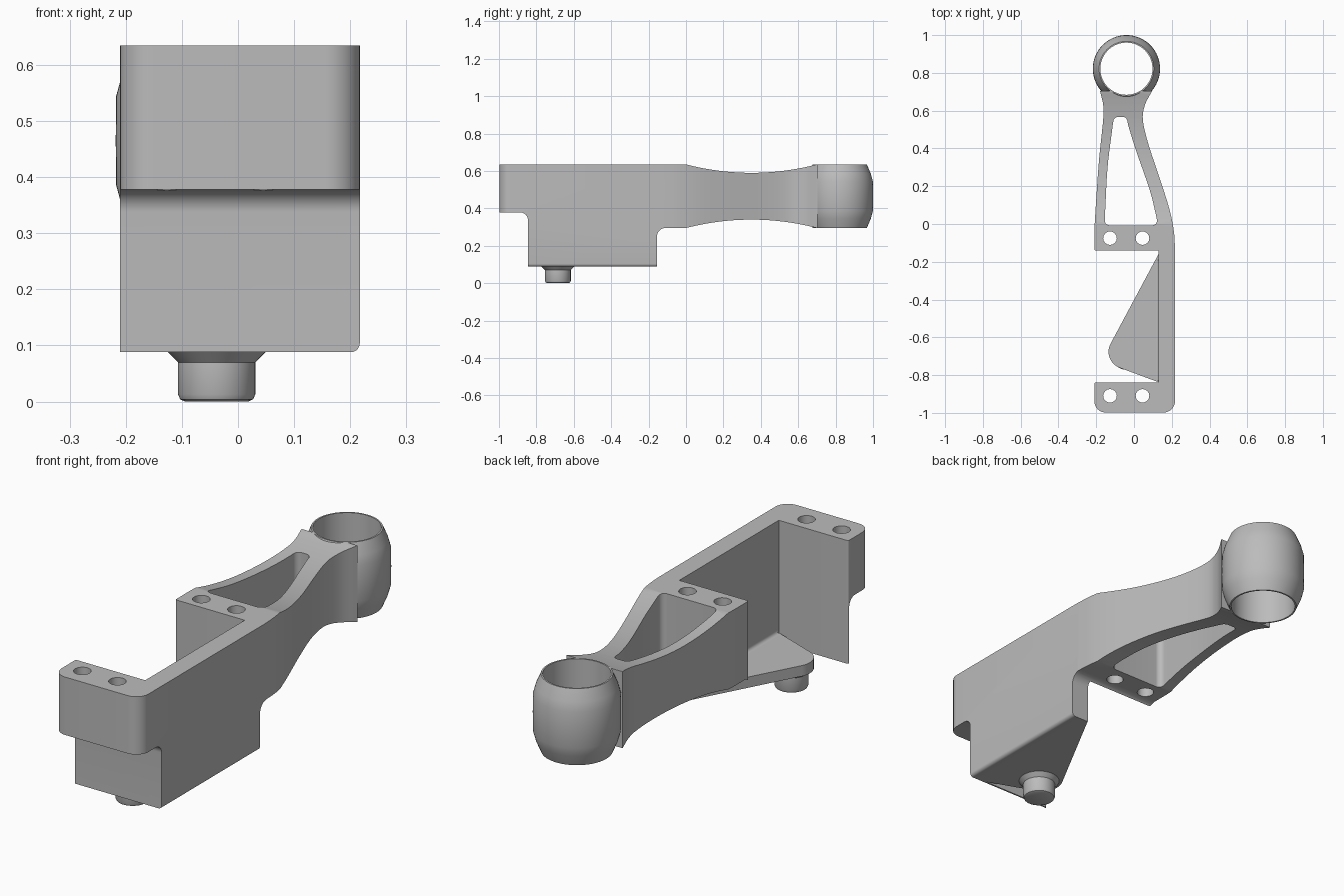
import bpy
import bmesh
from math import cos, sin, pi, sqrt
from mathutils import Vector

if "Cube" in bpy.data.objects:
    bpy.data.objects.remove(bpy.data.objects["Cube"])

grey = bpy.data.materials.new("plain grey")
grey.use_nodes = True
grey.diffuse_color = (0.5, 0.5, 0.5, 1)
grey.node_tree.nodes["Principled BSDF"].inputs["Base Color"].default_value = (0.5, 0.5, 0.5, 1)


def make_object(name, bm):
    bmesh.ops.recalc_face_normals(bm, faces=bm.faces)
    mesh = bpy.data.meshes.new(name)
    bm.to_mesh(mesh)
    bm.free()
    mesh.materials.append(grey)
    obj = bpy.data.objects.new(name, mesh)
    bpy.context.collection.objects.link(obj)
    return obj


def prism(name, outline, axis, low, high):
    """Extrude a 2D outline along x, y or z."""
    place = {"x": lambda a, b, t: (t, a, b),
             "y": lambda a, b, t: (a, t, b),
             "z": lambda a, b, t: (a, b, t)}[axis]
    bm = bmesh.new()
    ends = [[bm.verts.new(place(p[0], p[1], t)) for p in outline] for t in (low, high)]
    for ring in ends:
        bm.faces.new(ring)
    for i in range(len(outline)):
        j = (i + 1) % len(outline)
        bm.faces.new((ends[0][i], ends[0][j], ends[1][j], ends[1][i]))
    return make_object(name, bm)


def lathe(name, profile, cx, cy, steps=64):
    """Revolve a closed (radius, z) loop about a vertical axis."""
    bm = bmesh.new()
    rings = [[bm.verts.new((cx + r * cos(2 * pi * k / steps), cy + r * sin(2 * pi * k / steps), z))
              for k in range(steps)] for r, z in profile]
    for i in range(len(rings)):
        a, b = rings[i], rings[(i + 1) % len(rings)]
        for k in range(steps):
            n = (k + 1) % steps
            bm.faces.new((a[k], a[n], b[n], b[k]))
    bmesh.ops.remove_doubles(bm, verts=bm.verts, dist=1e-6)
    return make_object(name, bm)


def rounded(corners, steps=8):
    """Replace each (x, y, radius) corner with a tangent arc."""
    result = []
    for i, (x, y, r) in enumerate(corners):
        p = Vector((x, y))
        if r == 0:
            result.append(p)
            continue
        u = (Vector(corners[i - 1][:2]) - p).normalized()
        v = (Vector(corners[(i + 1) % len(corners)][:2]) - p).normalized()
        half = u.angle(v) / 2
        reach = r * cos(half) / sin(half)
        centre = p + (u + v).normalized() * r / sin(half)
        a, b = p + u * reach - centre, p + v * reach - centre
        for k in range(steps + 1):
            d = a.lerp(b, k / steps).normalized() * r
            result.append(centre + d)
    return result


def spline(points, steps=6):
    """Smooth curve through the points."""
    pts = [Vector(p) for p in points]
    pts = [2 * pts[0] - pts[1]] + pts + [2 * pts[-1] - pts[-2]]
    out = []
    for a, b, c, d in zip(pts, pts[1:], pts[2:], pts[3:]):
        for k in range(steps):
            t = k / steps
            out.append(0.5 * (2 * b + (c - a) * t + (2 * a - 5 * b + 4 * c - d) * t * t
                              + (3 * b - a - 3 * c + d) * t ** 3))
    return out + [pts[-2]]


def boolean(target, cutter, operation):
    mod = target.modifiers.new("cut", "BOOLEAN")
    mod.operation, mod.object, mod.solver = operation, cutter, "EXACT"
    bpy.context.view_layer.objects.active = target
    bpy.ops.object.modifier_apply(modifier=mod.name)
    bpy.data.objects.remove(cutter)


def hollow(points):
    return [(*p, 0) for p in points]


LEFT, RIGHT, INNER = -0.21, 0.217, 0.131
BOTTOM, TOP, ARM_LOW = 0.088, 0.635, 0.295
RING_X, RING_Y = -0.04, 0.822

# Bracket body: plan outline of both blocks, the side wall and the waisted arm
right_side = spline([(RIGHT, -0.12), (0.21, -0.03), (0.187, 0.08), (0.137, 0.24), (0.077, 0.42),
                     (0.047, 0.55), (0.058, 0.63), (0.095, 0.703)])
left_side = spline([(-0.18, 0.703), (-0.163, 0.63), (-0.163, 0.555), (-0.185, 0.34),
                    (-0.2, 0.13), (LEFT, -0.03)])
plan = [(LEFT, -0.998, 0.06), (RIGHT, -0.998, 0.06)] + hollow(right_side) + hollow(left_side) + [
    (LEFT, -0.14, 0.008), (INNER, -0.14, 0), (INNER, -0.838, 0), (LEFT, -0.838, 0.008)]
body = prism("bracket_body", rounded(plan), "z", 0, 0.8)

# Side profile with the stepped underside and the arm dished above and below
dip = [(0.7 * k / 20, 0.045 * (1 - (k / 10 - 1) ** 2)) for k in range(21)]
side = [(-1.1, TOP, 0)] + [(y, TOP - d, 0) for y, d in dip] + [(0.8, TOP, 0), (0.8, ARM_LOW, 0)]
side += [(y, ARM_LOW + d, 0) for y, d in reversed(dip)]
side += [(-0.155, ARM_LOW, 0.045), (-0.155, BOTTOM, 0), (-0.845, BOTTOM, 0),
         (-0.845, 0.378, 0.04), (-1.1, 0.378, 0)]
boolean(body, prism("side_cutter", rounded(side), "x", -0.5, 0.5), "INTERSECT")

# Lightening window through the arm
window = [(-0.155, -0.007, 0.025), (0.127, -0.007, 0.025)]
window += hollow(spline([(0.117, 0.045), (0.083, 0.18), (0.007, 0.4), (-0.03, 0.52)]))
window += [(-0.04, 0.567, 0.025), (-0.106, 0.567, 0.025)]
window += hollow(spline([(-0.113, 0.52), (-0.14, 0.3), (-0.153, 0.06)]))
boolean(body, prism("window_cutter", rounded(window), "z", 0.1, 0.9), "DIFFERENCE")

# Bolt holes in both blocks, and the ring bore through the arm's end
holes = [(x, y, 0.036, 16) for x in (-0.127, 0.045) for y in (-0.075, -0.91)]
for x, y, r, n in holes + [(RING_X, RING_Y, 0.139, 64)]:
    circle = [(x + r * cos(2 * pi * k / n), y + r * sin(2 * pi * k / n)) for k in range(n)]
    boolean(body, prism("hole_cutter", circle, "z", 0.05, 0.9), "DIFFERENCE")

# Round the lower outside edge of the wall
bm = bmesh.new()
bm.from_mesh(body.data)
edges = [e for e in bm.edges if all(v.co.x > 0.21 and v.co.z < 0.095 for v in e.verts)]
bmesh.ops.bevel(bm, geom=edges, offset=0.016, segments=5, profile=0.5, affect="EDGES")
bm.to_mesh(body.data)
bm.free()

# Barrel-shaped end ring
ring = lathe("end_ring", [(0.138, ARM_LOW), (0.145, ARM_LOW), (0.166, 0.345), (0.177, 0.385),
                          (0.178, 0.465), (0.177, 0.545), (0.166, 0.585), (0.145, TOP),
                          (0.138, TOP)], RING_X, RING_Y)

# Triangular foot with a rounded tip, and the fillet where it meets the wall
foot = prism("foot_plate", rounded([(0.165, -0.157, 0), (INNER, -0.157, 0), (-0.173, -0.725, 0.09),
                                    (INNER, -0.838, 0), (0.165, -0.838, 0)], 12),
             "z", BOTTOM + 0.0005, 0.136)
f = 0.015
cove = [(INNER + 0.005, 0.131)] + [(INNER - f + f * cos(a), 0.136 + f - f * sin(a))
                                   for a in (k * pi / 12 for k in range(7))]
fillet = prism("foot_fillet", cove + [(INNER - f, 0.131)], "y", -0.828, -0.19)

# Locating pin under the foot
pin = lathe("foot_pin", [(0, 0.1), (0.087, 0.1), (0.087, BOTTOM), (0.069, 0.07), (0.069, 0.013),
                         (0.065, 0.004), (0.056, 0), (0, 0)], -0.038, -0.685, 48)

parts = [body, ring, foot, fillet, pin]
bpy.ops.object.select_all(action="DESELECT")
for part in parts:
    part.select_set(True)
bpy.context.view_layer.objects.active = body
bpy.ops.object.shade_smooth_by_angle(angle=pi / 6)
